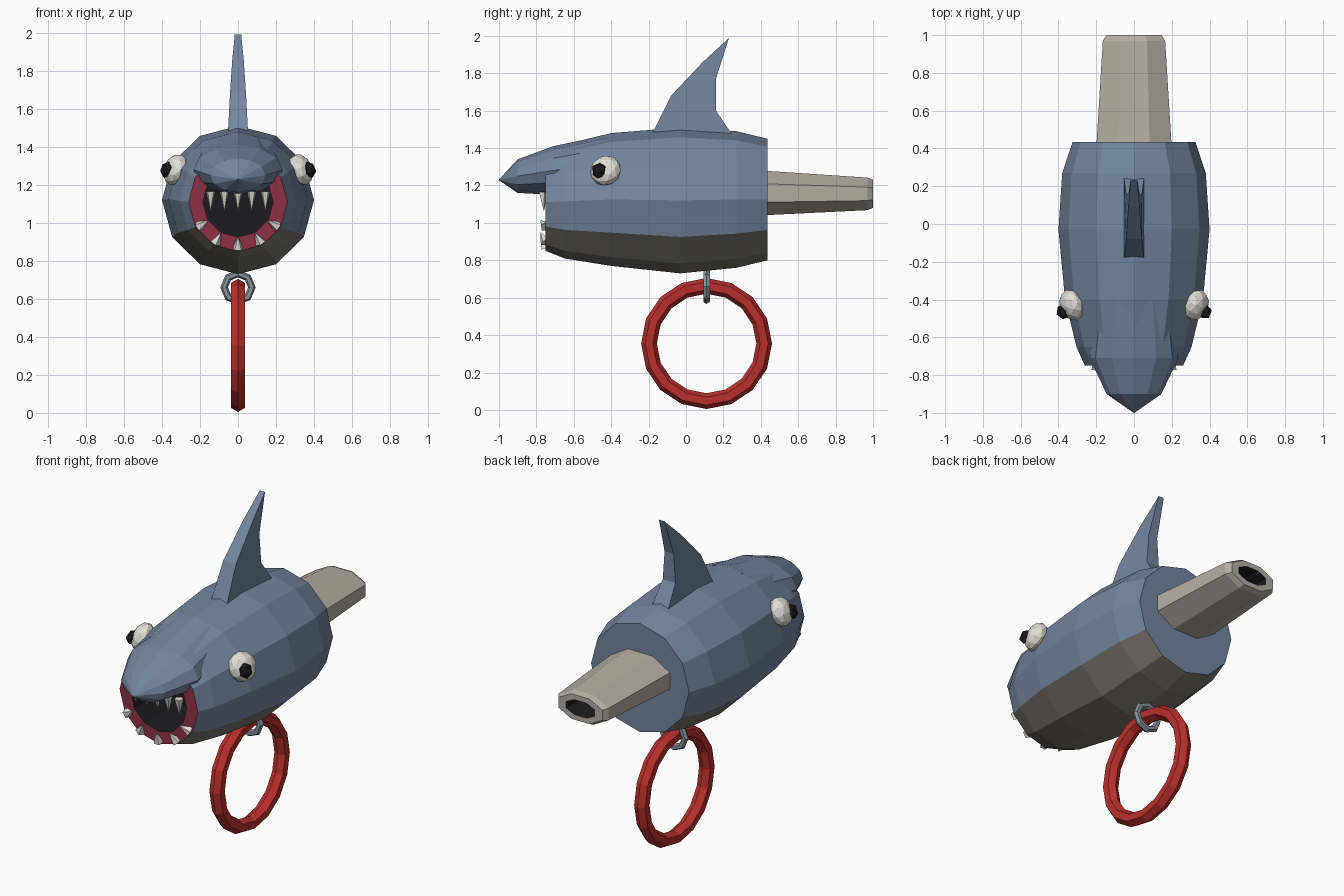
import bpy, bmesh, math
from mathutils import Vector, Matrix

if "Cube" in bpy.data.objects:
    bpy.data.objects.remove(bpy.data.objects["Cube"])


def material(name, rgb):
    m = bpy.data.materials.new(name)
    m.diffuse_color = (*rgb, 1)
    m.use_nodes = True
    m.node_tree.nodes["Principled BSDF"].inputs["Base Color"].default_value = m.diffuse_color
    return m


BLUE = material("blue_skin", (0.17, 0.24, 0.35))
BELLY = material("belly", (0.20, 0.185, 0.16))
TAN = material("tan", (0.46, 0.42, 0.36))
RED = material("red", (0.50, 0.03, 0.025))
GUM = material("gum", (0.28, 0.03, 0.06))
DARK = material("dark", (0.012, 0.012, 0.015))
WHITE = material("white", (0.75, 0.73, 0.66))
STEEL = material("steel", (0.25, 0.29, 0.33))


def finish(name, bm, mats):
    bmesh.ops.recalc_face_normals(bm, faces=bm.faces)
    me = bpy.data.meshes.new(name)
    bm.to_mesh(me)
    bm.free()
    for m in mats:
        me.materials.append(m)
    ob = bpy.data.objects.new(name, me)
    bpy.context.collection.objects.link(ob)
    return ob


def loft(name, rings, mats, mat_of=lambda ring, side: 0, ends=(0, 0)):
    """Skin a list of point rings and cap both ends."""
    bm = bmesh.new()
    vs = [[bm.verts.new(p) for p in r] for r in rings]
    n = len(vs[0])
    for k in range(len(vs) - 1):
        for i in range(n):
            j = (i + 1) % n
            f = bm.faces.new((vs[k][i], vs[k][j], vs[k + 1][j], vs[k + 1][i]))
            f.material_index = mat_of(k, i)
    for ring, m in zip((vs[0], vs[-1]), ends):
        bm.faces.new(ring).material_index = m
    bmesh.ops.remove_doubles(bm, verts=bm.verts, dist=0.0005)
    return finish(name, bm, mats)


def oval(y, z, rx, rz, n=12, turn=0.0):
    return [(rx * math.cos(turn + 2 * math.pi * i / n), y,
             z + rz * math.sin(turn + 2 * math.pi * i / n)) for i in range(n)]


def ring(name, centre, major, minor, n, sides, u, v, mat):
    """Faceted ring lying in the plane of axes u and v."""
    u, v, c = Vector(u), Vector(v), Vector(centre)
    w = u.cross(v)
    bm = bmesh.new()
    vs = []
    for i in range(n):
        a = 2 * math.pi * i / n
        d = u * math.cos(a) + v * math.sin(a)
        vs.append([bm.verts.new(c + d * (major + minor * math.cos(2 * math.pi * k / sides))
                                + w * minor * math.sin(2 * math.pi * k / sides))
                   for k in range(sides)])
    for i in range(n):
        p, q = vs[i], vs[(i + 1) % n]
        for k in range(sides):
            l = (k + 1) % sides
            bm.faces.new((p[k], p[l], q[l], q[k]))
    return finish(name, bm, [mat])


def ball(name, loc, size, sub, turn, mat):
    bm = bmesh.new()
    bmesh.ops.create_icosphere(bm, subdivisions=sub, radius=1)
    bm.transform(Matrix.Translation(loc) @ Matrix.Rotation(turn[0], 4, 'Z')
                 @ Matrix.Rotation(turn[1], 4, 'Y') @ Matrix.Diagonal((*size, 1)))
    return finish(name, bm, [mat])


def tooth(name, base, direction, r, length):
    d = Vector(direction).normalized()
    bm = bmesh.new()
    bmesh.ops.create_cone(bm, cap_ends=True, segments=5, radius1=r, radius2=0, depth=length)
    bm.transform(Matrix.Translation(Vector(base) + d * length / 2)
                 @ d.to_track_quat('Z', 'Y').to_matrix().to_4x4())
    return finish(name, bm, [WHITE])


# body with gum rim and hollow mouth
body = [(0.435, 1.125, 0.325, 0.325), (0.27, 1.125, 0.38, 0.365), (-0.03, 1.12, 0.40, 0.39),
        (-0.40, 1.125, 0.365, 0.355), (-0.65, 1.115, 0.305, 0.305), (-0.75, 1.11, 0.26, 0.26),
        (-0.75, 1.11, 0.185, 0.185), (-0.42, 1.11, 0.185, 0.185)]
loft("body", [oval(*r) for r in body], [BLUE, BELLY, GUM, DARK],
     lambda k, i: 2 if k == 5 else 3 if k > 5 else 1 if 7 <= i <= 10 else 0, (0, 3))

# snout
snout = [(-0.40, 1.33, 0.20, 0.145), (-0.71, 1.28, 0.235, 0.13),
         (-0.90, 1.25, 0.145, 0.09), (-1.0, 1.23, 0.002, 0.002)]
loft("snout", [oval(*r) for r in snout], [BLUE])

# dorsal fin: front point, back point, half thickness
fin = [((-0.19, 1.45), (0.26, 1.45), 0.055), ((-0.175, 1.49), (0.235, 1.49), 0.052),
       ((-0.08, 1.68), (0.16, 1.60), 0.042), ((0.09, 1.86), (0.16, 1.77), 0.03),
       ((0.22, 1.98), (0.23, 1.99), 0.018)]
loft("dorsal_fin", [[(-w, *f), (w, *f), (w, *b), (-w, *b)] for f, b, w in fin], [BLUE])

# hollow tail handle
s = 1 / math.cos(math.pi / 8)
handle = [(0.40, 1.16, 0.20, 0.12), (0.97, 1.155, 0.165, 0.087), (1.0, 1.155, 0.145, 0.075),
          (1.0, 1.155, 0.095, 0.045), (0.85, 1.155, 0.095, 0.045)]
loft("handle", [oval(y, z, a * s, b * s, 8, math.pi / 8) for y, z, a, b in handle],
     [TAN, DARK], lambda k, i: int(k == 3), (0, 1))

# eyes
for sx, side in ((1, "right"), (-1, "left")):
    turn = (-0.35 * sx, -0.4 * sx)
    ball("eye_" + side, (0.33 * sx, -0.43, 1.28), (0.06, 0.085, 0.085), 2, turn, WHITE)
    ball("pupil_" + side, (0.375 * sx, -0.465, 1.28), (0.035, 0.042, 0.046), 1, turn, DARK)

# upper teeth
for i in range(-2, 3):
    tooth(f"upper_tooth_{i + 3}", (0.072 * i, -0.765, 1.165), (0, 0.05, -1), 0.026, 0.105)

# lower teeth around the gum
for i in range(-2, 3):
    a = math.radians(-90 + 29 * i)
    c, n = math.cos(a), math.sin(a)
    tooth(f"lower_tooth_{i + 3}", (0.245 * c, -0.75, 1.11 + 0.245 * n),
          (-c, -0.45, -n), 0.03, 0.07)

# hanging link and big ring
ring("link", (0, 0.11, 0.66), 0.073, 0.02, 8, 6, (1, 0, 0), (0, 0, 1), STEEL)
ring("pull_ring", (0, 0.11, 0.355), 0.308, 0.042, 16, 6, (0, 1, 0), (0, 0, 1), RED)
